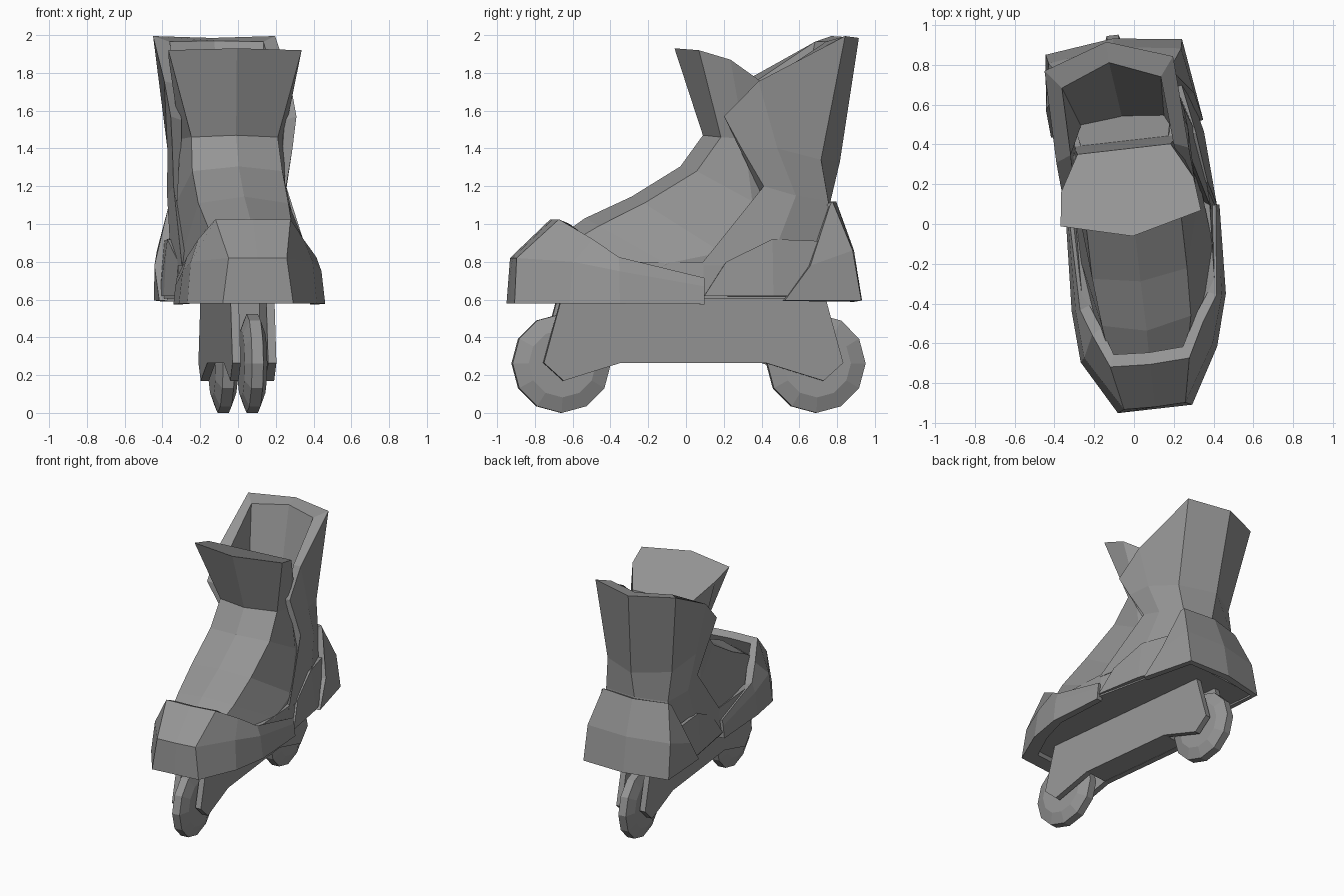
import bpy, bmesh, math
from mathutils import Matrix, Vector

if "Cube" in bpy.data.objects:
    bpy.data.objects.remove(bpy.data.objects["Cube"])

YAW = Matrix.Rotation(math.radians(6.5), 4, 'Z')
GREY = bpy.data.materials.new("dark_grey")
GREY.diffuse_color = (.3, .3, .3, 1)
GREY.use_nodes = True
GREY.node_tree.nodes["Principled BSDF"].inputs["Base Color"].default_value = GREY.diffuse_color


def foot_shape(bm, lean):
    """Bow the low parts outward like a real foot, lean the high parts inward."""
    for v in bm.verts:
        x, y, z = v.co
        low = min(1, max(0, (1.1 - z) / .3))
        v.co.x += .05 * max(0, 1 - (y / .62) ** 2) * low + lean * max(0, z - 1.5) / .5


def finish(name, bm, thickness=0.0, boot=True, lean=0.0):
    if boot:
        foot_shape(bm, lean)
    me = bpy.data.meshes.new(name)
    bm.transform(YAW)
    bm.to_mesh(me)
    bm.free()
    me.materials.append(GREY)
    ob = bpy.data.objects.new(name, me)
    bpy.context.collection.objects.link(ob)
    if thickness:
        mod = ob.modifiers.new("thickness", 'SOLIDIFY')
        mod.thickness = thickness
        mod.offset = -1
    return ob


def wrap(name, rows, thickness=0.0, closed=False, solid=False, mirror=True, lean=0.0):
    """Skin rows of points; each row runs from the centre line round the right side."""
    bm = bmesh.new()
    grid = []
    for row in rows:
        pts = list(row)
        if mirror:
            pts = [(-x, y, z) for x, y, z in reversed(row[1:])] + pts
        grid.append([bm.verts.new(p) for p in pts])
    n = len(grid)
    for i in range(n if closed else n - 1):
        a, b = grid[i], grid[(i + 1) % n]
        for j in range(len(a) - 1):
            bm.faces.new((a[j], a[j + 1], b[j + 1], b[j]))
        if solid:
            bm.faces.new((a[-1], a[0], b[0], b[-1]))
    if closed:
        bm.faces.new([r[0] for r in grid])
        bm.faces.new([r[-1] for r in reversed(grid)])
    if solid:
        bm.faces.new(grid[0])
        bm.faces.new(grid[-1])
    if closed or solid:
        bmesh.ops.recalc_face_normals(bm, faces=bm.faces[:])
    else:
        mid = sum((v.co for v in bm.verts), Vector()) / len(bm.verts)
        if not mirror:
            mid.x = 0
        bm.normal_update()
        out = sum(f.normal.dot(f.calc_center_median() - mid) * f.calc_area() for f in bm.faces)
        if out < 0:
            bmesh.ops.reverse_faces(bm, faces=bm.faces[:])
    return finish(name, bm, thickness, lean=lean)


def prism(name, bottom, top, boot=True):
    """Solid between two matching outlines."""
    bm = bmesh.new()
    lo = [bm.verts.new(p) for p in bottom]
    hi = [bm.verts.new(p) for p in top]
    bm.faces.new(lo)
    bm.faces.new(hi)
    for i in range(len(lo)):
        k = (i + 1) % len(lo)
        bm.faces.new((lo[i], lo[k], hi[k], hi[i]))
    bmesh.ops.recalc_face_normals(bm, faces=bm.faces[:])
    return finish(name, bm, boot=boot)


# wheels: 12 sided discs with bevelled tread
def wheel(name, y):
    bm = bmesh.new()
    rings = []
    for x, r in ((-.06, .18), (-.03, .262), (.03, .262), (.06, .18)):
        rings.append([bm.verts.new((x, y + r * math.sin(math.tau * i / 12),
                                    .262 + r * math.cos(math.tau * i / 12))) for i in range(12)])
    for a, b in zip(rings, rings[1:]):
        for i in range(12):
            k = (i + 1) % 12
            bm.faces.new((a[i], a[k], b[k], b[i]))
    bm.faces.new(rings[0])
    bm.faces.new(rings[-1])
    bmesh.ops.recalc_face_normals(bm, faces=bm.faces[:])
    finish(name, bm, boot=False)


wheel("front_wheel", -.665)
wheel("rear_wheel", .692)

# chassis side plates and the solid web between the wheels
plate = [(-.77, .265), (-.665, .17), (-.36, .265), (.41, .265), (.72, .17),
         (.825, .265), (.73, .61), (-.675, .61)]
web = [(-.36, .267), (.41, .267), (.41, .61), (-.36, .61)]
for name, x0, x1, prof in (("right_chassis_plate", .073, .117, plate),
                           ("left_chassis_plate", -.117, -.073, plate),
                           ("chassis_web", -.074, .074, web)):
    prism(name, [(x0, y, z) for y, z in prof], [(x1, y, z) for y, z in prof], boot=False)

# sole tub
half = [(.16, -.87), (.30, -.64), (.36, -.38), (.365, .05), (.35, .6), (.31, .86)]
outline = half + [(-x, y) for x, y in reversed(half)]
prism("sole", [(x, y, .605) for x, y in outline], [(x * .93, y * .96, .80) for x, y in outline])

# boot shell with instep and flared solid tongue
wrap("boot_shell_and_tongue", [
    [(0, -.06, 1.93), (.355, .03, 1.92), (.335, .20, 1.87), (.235, .38, 1.75)],
    [(0, .09, 1.47), (.23, .16, 1.46), (.275, .28, 1.45), (.25, .40, 1.45)],
    [(0, -.03, 1.305), (.24, .03, 1.28), (.29, .32, 1.12), (.25, .42, 1.1)],
    [(0, -.29, 1.145), (.24, -.25, 1.11), (.315, .15, .85), (.28, .6, .85)],
    [(0, -.54, 1.03), (.225, -.49, .99), (.335, -.15, .79), (.30, .66, .72)],
    [(0, -.68, .93), (.2, -.64, .9), (.335, -.3, .68), (.30, .68, .65)],
], solid=True, lean=-.015)

# footbed closing the inside of the boot
bed = [(.21, .36), (.25, .56), (-.25, .56), (-.21, .36)]
prism("footbed", [(x, y, 1.06) for x, y in bed], [(x, y, 1.10) for x, y in bed])

# high ankle cuff
wrap("ankle_cuff", [
    [(0, .82, .80), (.26, .76, .80), (.34, .40, .78), (.345, .03, .78)],
    [(0, .77, 1.12), (.25, .73, 1.12), (.315, .55, 1.15), (.30, .38, 1.20)],
    [(0, .82, 1.33), (.26, .69, 1.34), (.325, .45, 1.40), (.32, .26, 1.40)],
    [(0, .925, 1.985), (.325, .815, 1.995), (.335, .35, 1.755), (.335, .165, 1.57)],
    [(0, .82, 1.97), (.25, .72, 1.965), (.26, .38, 1.74), (.275, .20, 1.55)],
    [(0, .54, 1.08), (.21, .52, 1.08), (.25, .44, 1.08), (.26, .40, 1.10)],
    [(0, .74, .80), (.22, .68, .80), (.30, .38, .78), (.305, .06, .78)],
], closed=True, lean=-.035)

# heel cap
wrap("heel_cap", [
    [(0, .80, 1.12), (.265, .75, 1.12), (.285, .735, 1.10)],
    [(0, .895, .86), (.335, .85, .86), (.375, .62, .78)],
    [(0, .938, .595), (.345, .895, .595), (.385, .48, .595)],
], thickness=.045)

# low side panels
for name, s in (("right_side_panel", 1), ("left_side_panel", -1)):
    wrap(name, [
        [(s * .345, .17, .80), (s * .345, .42, .92), (s * .315, .68, .91)],
        [(s * .375, .05, .62), (s * .375, .42, .62), (s * .36, .58, .62)],
    ], thickness=.03, mirror=False)

# toe cap with long side arms
wrap("toe_cap", [
    [(0, -.935, .578), (.188, -.935, .578), (.345, -.66, .578), (.39, -.40, .578), (.388, .05, .575)],
    [(0, -.925, .82), (.155, -.92, .82), (.325, -.64, .80), (.37, -.40, .75), (.378, .05, .67)],
    [(0, -.71, 1.025), (.20, -.70, 1.025), (.28, -.53, .92), (.345, -.40, .825), (.37, .05, .715)],
    [(0, -.65, 1.0), (.175, -.64, 1.0), (.235, -.50, .89), (.30, -.38, .80), (.335, .05, .70)],
    [(0, -.82, .578), (.14, -.82, .578), (.27, -.60, .578), (.33, -.38, .578), (.34, .05, .575)],
], closed=True)
